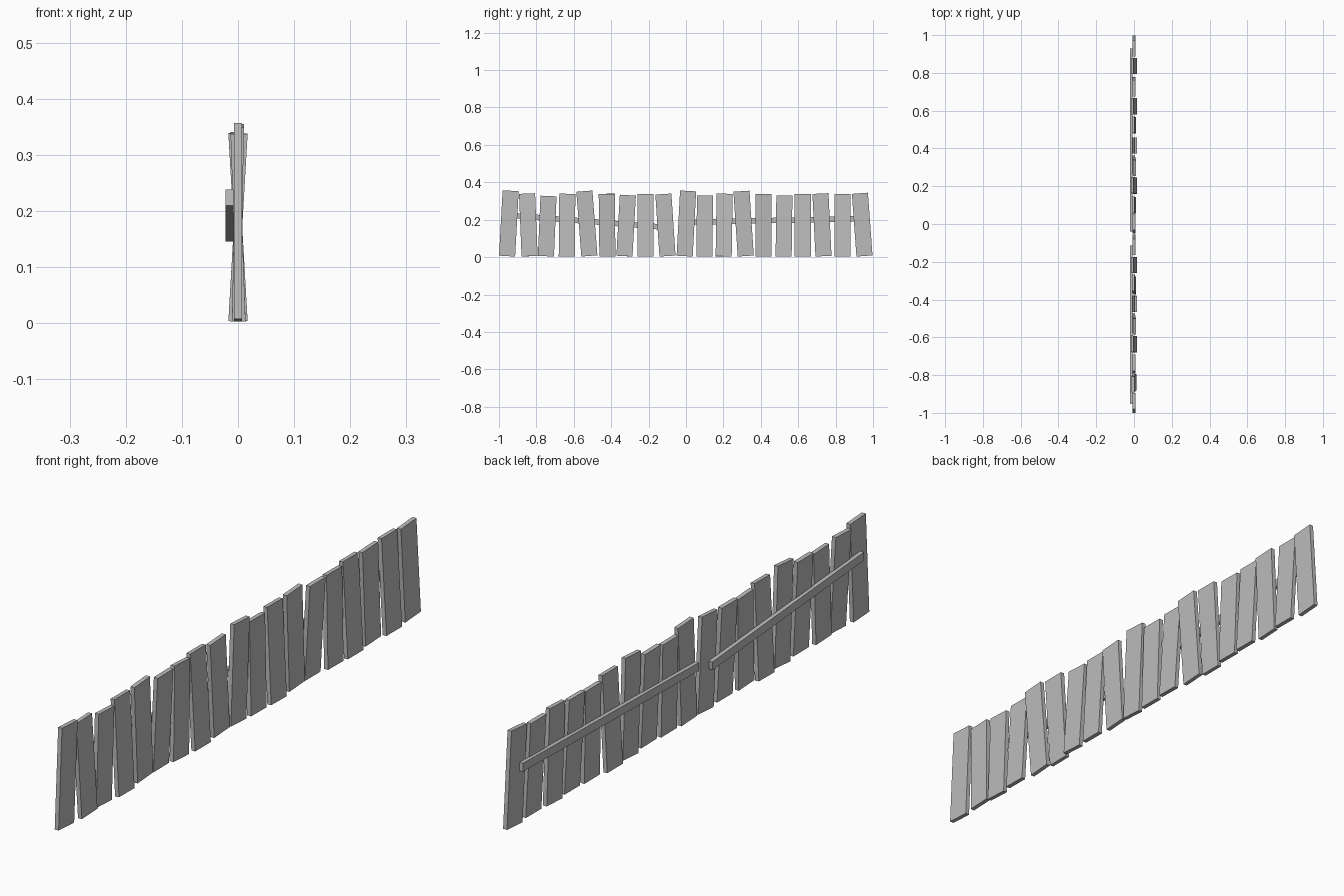
import bpy
from math import radians, atan2
from mathutils import Matrix, Vector

cube = bpy.data.objects.get("Cube")
if cube:
    bpy.data.objects.remove(cube, do_unlink=True)

wood = bpy.data.materials.new("weathered_grey")
wood.use_nodes = True
grey = (0.5, 0.5, 0.5, 1)
wood.diffuse_color = grey
wood.node_tree.nodes["Principled BSDF"].inputs["Base Color"].default_value = grey


def board(name, size, matrix):
    """Flat-sided board, shaped by a size and placed by a matrix."""
    corners = [Vector((x * size[0], y * size[1], z * size[2])) / 2
               for x in (-1, 1) for y in (-1, 1) for z in (-1, 1)]
    faces = [(0, 1, 3, 2), (4, 6, 7, 5), (0, 4, 5, 1),
             (2, 3, 7, 6), (0, 2, 6, 4), (1, 5, 7, 3)]
    mesh = bpy.data.meshes.new(name)
    mesh.from_pydata([matrix @ c for c in corners], [], faces)
    mesh.materials.append(wood)
    obj = bpy.data.objects.new(name, mesh)
    bpy.context.collection.objects.link(obj)
    return obj


# Planks: position along the fence, sideways lean, height, lean across the fence
planks = [
    (-.947, 3.1, .35, 0), (-.843, -2.3, .335, -2), (-.742, 2.5, .322, 0),
    (-.636, .5, .335, -3.3), (-.53, -4.4, .347, 1), (-.422, -.6, .335, 3.3),
    (-.32, 3.2, .326, -1.5), (-.217, 0, .335, -3.3), (-.11, -3.8, .332, 0),
    (.002, 3, .349, 0), (.1, .5, .326, -1.5), (.204, .9, .335, -3.3),
    (.308, -3.8, .347, 1), (.415, 0, .335, 3.3), (.524, .7, .326, -1.5),
    (.624, 0, .335, -3.3), (.727, -2.8, .335, 0), (.837, 0, .335, -3.3),
    (.942, -4.2, .336, 0),
]
for number, (y, side, height, across) in enumerate(planks, 1):
    turn = (Matrix.Rotation(radians(-side), 4, "X")
            @ Matrix.Rotation(radians(across), 4, "Y"))
    obj = board(f"plank_{number}", (.015, .086, height),
                Matrix.Translation((0, y, height / 2 + .004)) @ turn)
    # Rest each plank just above the ground
    lift = .003 - min(v.co.z for v in obj.data.vertices)
    obj.data.transform(Matrix.Translation((0, 0, lift)))


def rail(name, start, end):
    run = Vector(end) - Vector(start)
    middle = (Vector(start) + Vector(end)) / 2
    board(name, (.014, run.length, .029),
          Matrix.Translation(middle)
          @ Matrix.Rotation(atan2(run.z, run.y), 4, "X"))


# Two rails along the right-hand face
rail("front_rail", (-.015, -.95, .224), (-.015, -.115, .16))
rail("back_rail", (-.015, -.04, .186), (-.015, .93, .205))
